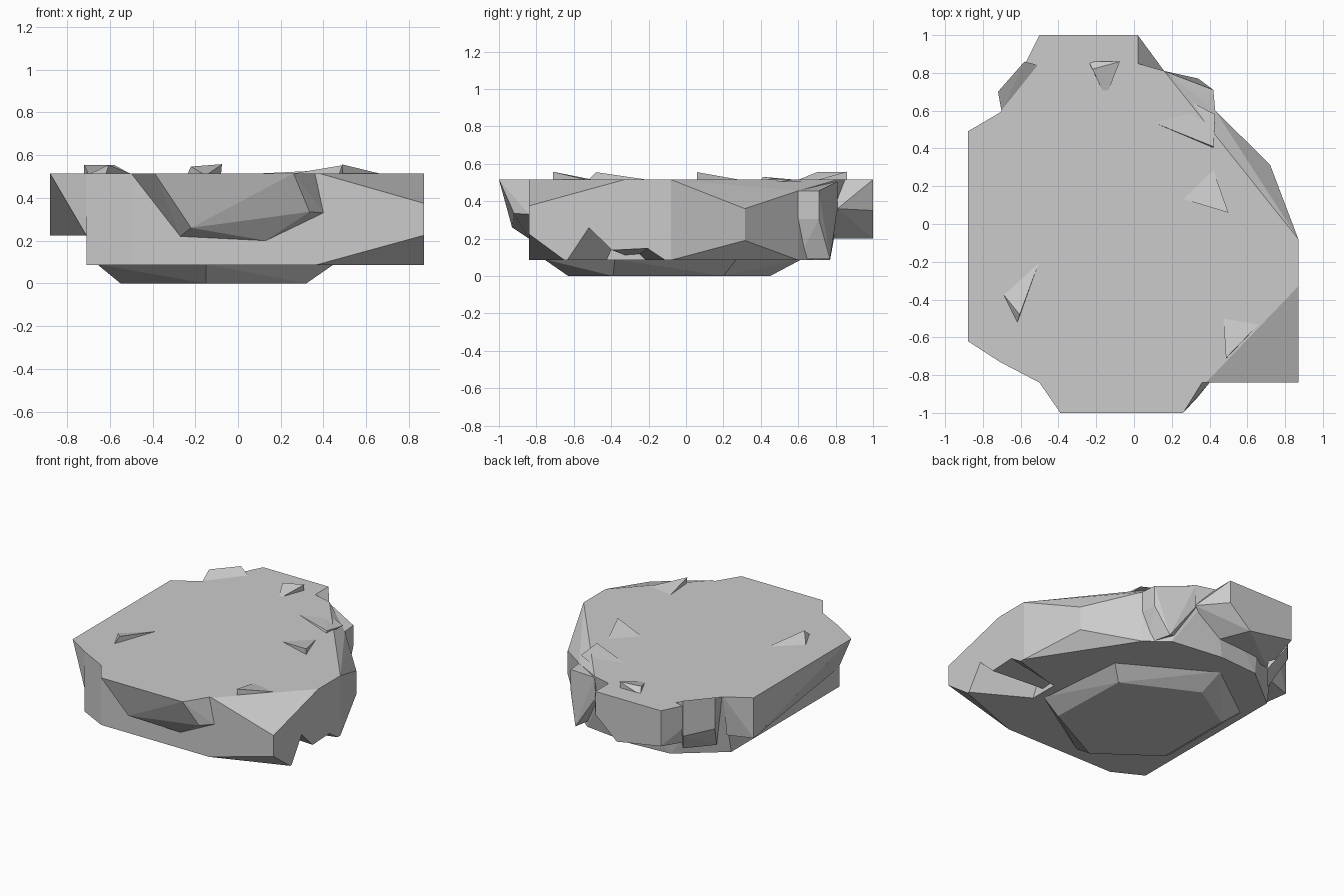
import bpy, bmesh

if "Cube" in bpy.data.objects:
    bpy.data.objects.remove(bpy.data.objects["Cube"])

TOP, BASE = 0.515, 0.085


def make(name, bm):
    bmesh.ops.recalc_face_normals(bm, faces=bm.faces)
    me = bpy.data.meshes.new(name)
    bm.to_mesh(me)
    bm.free()
    ob = bpy.data.objects.new(name, me)
    bpy.context.collection.objects.link(ob)
    return ob


def hull(name, pts):
    bm = bmesh.new()
    vs = [bm.verts.new(p) for p in pts]
    r = bmesh.ops.convex_hull(bm, input=vs)
    junk = {v for v in r["geom_interior"] + r["geom_unused"]
            if isinstance(v, bmesh.types.BMVert)}
    bmesh.ops.delete(bm, geom=list(junk), context='VERTS')
    bmesh.ops.dissolve_limit(bm, angle_limit=0.02, verts=bm.verts, edges=bm.edges)
    return make(name, bm)


def combine(target, tool, op):
    m = target.modifiers.new(op, 'BOOLEAN')
    m.operation, m.object, m.solver = op, tool, 'EXACT'
    bpy.context.view_layer.objects.active = target
    bpy.ops.object.modifier_apply(modifier=m.name)
    bpy.data.objects.remove(tool)


def at(z, *xy):
    return [(x, y, z) for x, y in xy]


# Main slab with a sloping front right corner
slab = hull("rock_slab",
    at(TOP, (-.71, -.73), (-.5, -.84), (.38, -.84), (.87, -.33), (.87, -.08),
       (.42, .45), (.16, .81), (.02, .85), (-.4, .8), (-.71, .59))
    + at(BASE, (-.71, -.73), (-.5, -.84), (.36, -.84), (.87, -.65), (.87, -.08),
         (.43, .6), (.28, .72), (-.1, .77), (-.4, .75), (-.71, .5))
    + [(.87, -.84, .375), (.87, -.84, .225),
       (.72, .315, .36), (.72, .315, .19), (.43, .6, .455)])

# Broken notch under the right side, narrowing inward
bm = bmesh.new()
profile = [(-.66, .07), (-.53, .265), (-.4, .14), (-.2, .15), (-.08, .07)]
outer = [bm.verts.new((.9, y, z)) for y, z in profile]
inner = [bm.verts.new((.5, -.28 + (y + .28) * .4, .07 + (z - .07) * .6))
         for y, z in profile]
bm.faces.new(outer)
bm.faces.new(inner[::-1])
for i in range(5):
    j = (i + 1) % 5
    bm.faces.new((outer[i], inner[i], inner[j], outer[j]))
combine(slab, make("notch_cutter", bm), 'DIFFERENCE')

# Lumps that break up the outline
lumps = {
    "front_bulge": at(TOP, (-.39, -1), (.26, -1), (.36, -.84), (-.5, -.84),
                      (-.3, -.75), (.2, -.75))
        + [(-.22, -.93, .26), (.335, -.92, .335), (-.27, -.84, .22),
           (.13, -.84, .2), (.4, -.84, .33), (0, -.75, .25)],
    "left_lip": at(TOP, (-.88, .49), (-.88, -.62), (-.71, -.73), (-.71, .59),
                   (-.65, .5), (-.65, -.65))
        + [(-.88, .49, .225), (-.71, .55, .225), (-.71, -.72, .225),
           (-.65, .4, .225)],
    "back_block": at(TOP, (-.7, .6), (-.57, .86), (-.5, 1), (.02, 1),
                     (.02, .8), (-.4, .6))
        + [(-.5, 1, .26), (.02, 1, .35), (-.15, 1, .2), (.16, .81, .36),
           (-.55, .7, .2), (-.05, .75, .2)],
    "left_lug": [(-.72, .7, .555), (-.58, .86, .555), (-.7, .59, .51),
                 (-.5, .84, .51), (-.72, .7, .33), (-.58, .86, .3),
                 (-.65, .58, .15), (-.5, .75, .15)],
    "right_lug": [(.43, .6, .455), (.42, .71, .455), (.43, .6, .305),
                  (.42, .71, .305), (.16, .81, .505), (.2, .6, .505),
                  (.34, .77, .09), (.38, .6, .09), (.15, .81, .36), (.15, .65, .2)],
}
for name, pts in lumps.items():
    combine(slab, hull(name, pts), 'UNION')

# Shallow foot below the slab
foot_low = [(-.15, -.63), (.32, -.39), (.3, .2), (-.2, .45), (-.55, .23), (-.55, -.34)]
foot_high = [(-.15, -.76), (.45, -.38), (.39, .27), (-.22, .62), (-.66, .3), (-.66, -.42)]
hull("rock_foot", at(0, *foot_low) + at(BASE + .005, *foot_high))

# Raised chips on the top
chips = [
    ([(-.71, -.35), (-.62, -.53), (-.48, -.14)], [(-.605, -.48, .555)]),
    ([(.47, -.45), (.49, -.71), (.7, -.49)], [(.487, -.71, .557)]),
    ([(.2, .15), (.5, .06), (.4, .34)], [(.5, .06, .555)]),
    ([(-.24, .86), (-.08, .86), (-.15, .67)], [(-.22, .82, .547), (-.075, .86, .558)]),
    ([(-.1, .62), (.42, .4), (.43, .58), (.2, .7)], [(.42, .41, .53)]),
]
for i, (ring, peaks) in enumerate(chips):
    hull(f"top_chip_{i + 1}", at(TOP - .01, *ring) + peaks)
